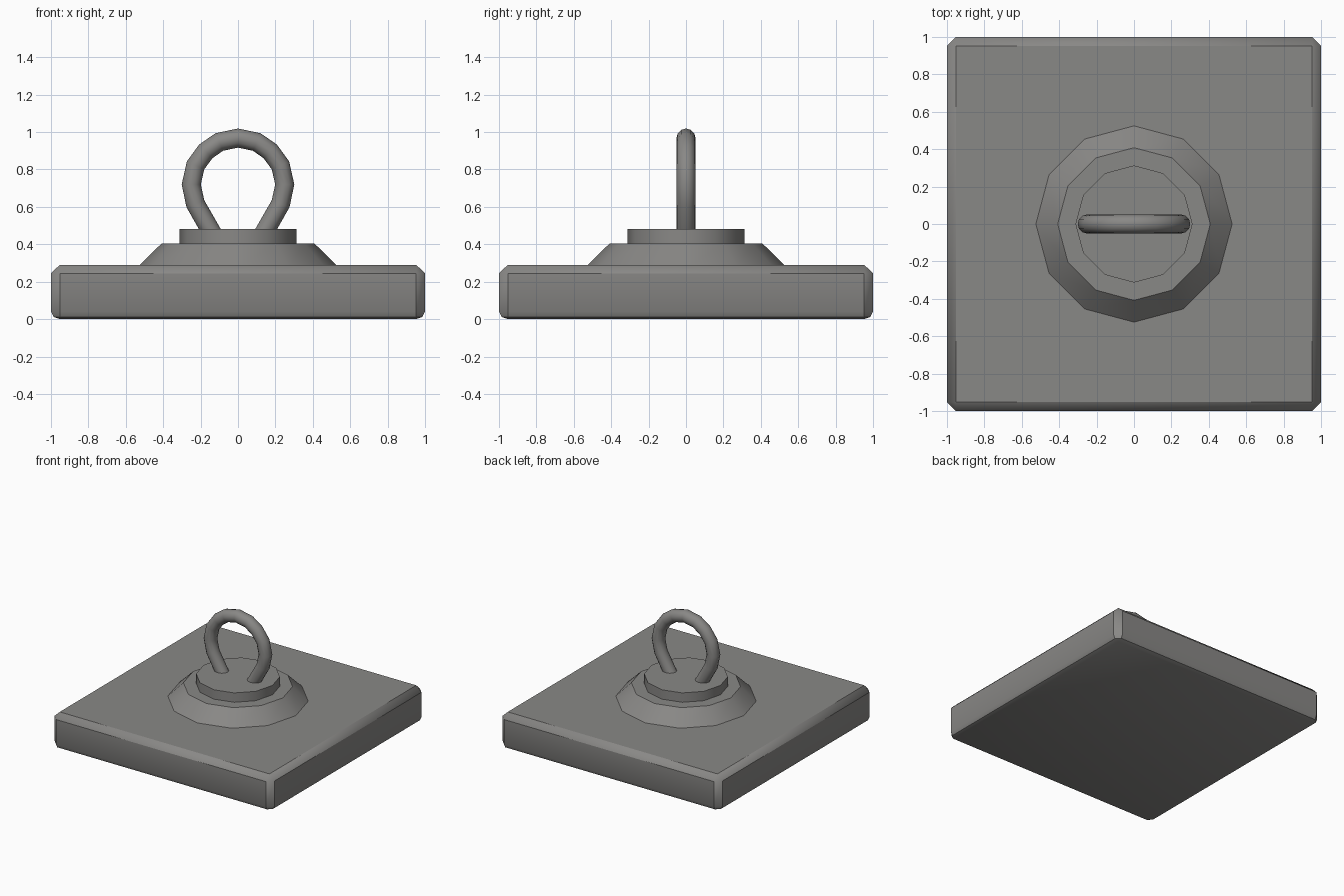
import bpy, bmesh, math

cube = bpy.data.objects.get("Cube")
if cube:
    bpy.data.objects.remove(cube, do_unlink=True)

# Single warm grey metal
metal = bpy.data.materials.new("grey_metal")
metal.use_nodes = True
colour = (0.25, 0.246, 0.238, 1)
metal.diffuse_color = colour
metal.node_tree.nodes["Principled BSDF"].inputs["Base Color"].default_value = colour


def finish(obj, angle):
    obj.data.materials.clear()
    obj.data.materials.append(metal)
    bpy.ops.object.select_all(action='DESELECT')
    obj.select_set(True)
    bpy.context.view_layer.objects.active = obj
    bpy.ops.object.shade_smooth_by_angle(angle=math.radians(angle))


def loft(name, rings, angle=40):
    """Skin a stack of closed rings and cap both ends."""
    bm = bmesh.new()
    loops = [[bm.verts.new(p) for p in ring] for ring in rings]
    count = len(loops[0])
    for low, high in zip(loops, loops[1:]):
        for i in range(count):
            j = (i + 1) % count
            bm.faces.new((low[i], low[j], high[j], high[i]))
    bm.faces.new(loops[0][::-1])
    bm.faces.new(loops[-1])
    bmesh.ops.remove_doubles(bm, verts=bm.verts, dist=0.0005)
    bmesh.ops.recalc_face_normals(bm, faces=bm.faces)
    mesh = bpy.data.meshes.new(name)
    bm.to_mesh(mesh)
    bm.free()
    obj = bpy.data.objects.new(name, mesh)
    bpy.context.collection.objects.link(obj)
    finish(obj, angle)


def cut_square(half, cut, z):
    k = half - cut
    return [(half, -k, z), (half, k, z), (k, half, z), (-k, half, z),
            (-half, k, z), (-half, -k, z), (-k, -half, z), (k, -half, z)]


def circle(radius, z, sides=12):
    steps = [math.tau * i / sides for i in range(sides)]
    return [(radius * math.cos(a), radius * math.sin(a), z) for a in steps]


# Square slab: chamfered top and corners, rounded lower edge
bevel = 0.047
slab = [(bevel, 0), (0.014, 0.012), (0, 0.04), (0, 0.245), (bevel, 0.29)]
loft("base_slab", [cut_square(1 - inset, bevel - inset, z) for inset, z in slab])

# Sloping collar and the low disc on it
loft("sloped_collar", [circle(0.54, 0.275), circle(0.408, 0.405)])
loft("top_disc", [circle(0.313, 0.40), circle(0.313, 0.482)])

# Lifting ring: half path mirrored, swept with a round section
half_path = [(0.13, 0.445), (0.15, 0.48), (0.228, 0.617), (0.25, 0.72),
             (0.227, 0.822), (0.172, 0.897), (0.1, 0.947)]
path = half_path + [(0, 0.968)] + [(-x, z) for x, z in reversed(half_path)]
curve = bpy.data.curves.new("lifting_ring", 'CURVE')
curve.dimensions = '3D'
curve.bevel_depth = 0.051
curve.bevel_resolution = 4
curve.use_fill_caps = True
spline = curve.splines.new('POLY')
spline.points.add(len(path) - 1)
for point, (x, z) in zip(spline.points, path):
    point.co = (x, 0, z, 1)
ring = bpy.data.objects.new("lifting_ring", curve)
bpy.context.collection.objects.link(ring)
bpy.ops.object.select_all(action='DESELECT')
ring.select_set(True)
bpy.context.view_layer.objects.active = ring
bpy.ops.object.convert(target='MESH')
finish(bpy.context.view_layer.objects.active, 50)
